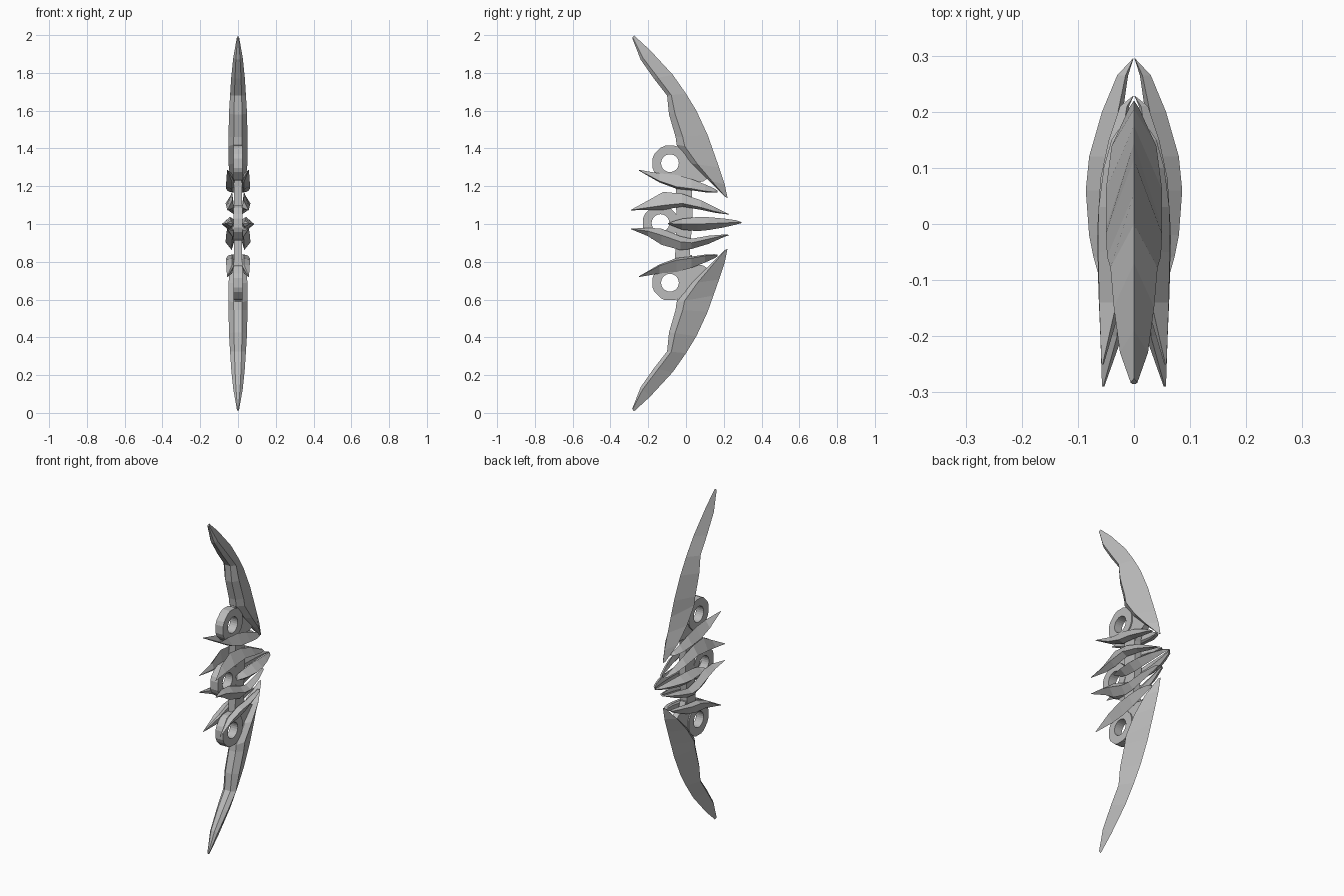
import bpy, bmesh, math

MID = 1.003  # height of the mirror plane between upper and lower halves

grey = bpy.data.materials.new("plain grey")
grey.diffuse_color = (0.5, 0.5, 0.5, 1)


def finish(name, bm):
    bmesh.ops.recalc_face_normals(bm, faces=bm.faces)
    me = bpy.data.meshes.new(name)
    bm.to_mesh(me)
    bm.free()
    me.materials.append(grey)
    ob = bpy.data.objects.new(name, me)
    bpy.context.collection.objects.link(ob)
    return ob


def loft(name, sections):
    """Skin a list of equal-sized closed sections and cap both ends."""
    bm = bmesh.new()
    rows = [[bm.verts.new(p) for p in s] for s in sections]
    n = len(rows[0])
    for a, b in zip(rows, rows[1:]):
        for i in range(n):
            j = (i + 1) % n
            bm.faces.new((a[i], a[j], b[j], b[i]))
    bm.faces.new(rows[0])
    bm.faces.new(rows[-1][::-1])
    return finish(name, bm)


def flip(z, lower):
    return 2 * MID - z if lower else z


# Bow limbs: sharp outer ridge, wide shoulder, narrower flat inner side
# inner y, inner z, outer y, outer z, half width
LIMB = [
    (-0.285, 1.985, -0.275, 1.998, 0.006),
    (-0.24, 1.87, -0.19, 1.92, 0.025),
    (-0.17, 1.77, -0.07, 1.79, 0.036),
    (-0.10, 1.68, 0.00, 1.69, 0.042),
    (-0.09, 1.58, 0.055, 1.60, 0.048),
    (-0.055, 1.46, 0.115, 1.47, 0.05),
    (-0.05, 1.42, 0.145, 1.385, 0.05),
    (0.03, 1.32, 0.175, 1.30, 0.05),
    (0.12, 1.23, 0.205, 1.21, 0.04),
    (0.205, 1.145, 0.22, 1.137, 0.008),
]


def limb(name, lower):
    secs = []
    for iy, iz, oy, oz, w in LIMB:
        iz, oz = flip(iz, lower), flip(oz, lower)
        my, mz = oy + 0.78 * (iy - oy), oz + 0.78 * (iz - oz)
        secs.append([(0, oy, oz), (w, my, mz), (0.45 * w, iy, iz),
                     (-0.45 * w, iy, iz), (-w, my, mz)])
    loft(name, secs)


limb("upper_limb", False)
limb("lower_limb", True)


# Finger rings: octagonal outside, round hole
def ring(name, cy, cz, R=0.1, r=0.047, t=0.025):
    bm = bmesh.new()
    n = 24
    loops = []
    for outer, x in ((1, -t), (1, t), (0, t), (0, -t)):
        row = []
        for k in range(n):
            a = 2 * math.pi * k / n
            rad = r
            if outer:
                b = (a + math.pi / 8) % (math.pi / 4) - math.pi / 8
                rad = R * math.cos(math.pi / 8) / math.cos(b)
            row.append(bm.verts.new((x, cy + rad * math.cos(a), cz + rad * math.sin(a))))
        loops.append(row)
    for m in range(4):
        a, b = loops[m], loops[(m + 1) % 4]
        for i in range(n):
            j = (i + 1) % n
            bm.faces.new((a[i], a[j], b[j], b[i]))
    finish(name, bm)


ring("upper_ring", -0.085, 1.322)
ring("lower_ring", -0.085, 2 * MID - 1.322 + 0.005)
ring("middle_ring", -0.135, 1.005)


# Flat plates: the grip, and the webs joining rings to limbs
def plate(name, outline, t, lower=False):
    loft(name, [[(x, y, flip(z, lower)) for y, z in outline] for x in (-t, t)])


plate("grip", [(-0.06, 0.78), (0.02, 0.78), (0.02, 0.88), (0.035, 1.003),
               (0.03, 1.22), (-0.055, 1.22), (-0.05, 1.003)], 0.022)
WEB = [(-0.06, 1.24), (-0.05, 1.17), (0.03, 1.17), (0.05, 1.22), (0.09, 1.225),
       (0.12, 1.245), (0.05, 1.35), (-0.03, 1.45), (-0.05, 1.41), (0.0, 1.36), (0.0, 1.28)]
plate("upper_web", WEB, 0.018)
plate("lower_web", WEB, 0.018, True)


# Swept fins in left/right pairs meeting at the front
# stations: y, outer x, top z, bottom z; ridge = height fraction of outer edge
def fin_pair(name, stations, ridge):
    for side, tag in ((1, "right"), (-1, "left")):
        secs = []
        for y, x, zt, zb in stations:
            zr = zb + ridge * (zt - zb)
            xm = 0.5 * x
            secs.append([(side * x, y, zr), (side * xm, y, zt),
                         (side * xm * 0.7, y, zr), (side * xm, y, zb)])
        # the rear tip stays out at the side instead of shrinking to the middle
        y, x, zt, zb = stations[0]
        secs[0] = [(side * (x + dx), y, z) for dx, z in
                   ((0.002, (zt + zb) / 2), (0, zt), (-0.002, (zt + zb) / 2), (0, zb))]
        loft(tag + "_" + name, secs)


SMALL = [(-0.25, 0.056, 1.287, 1.283), (-0.14, 0.062, 1.268, 1.22),
         (-0.05, 0.064, 1.26, 1.186), (0.03, 0.063, 1.238, 1.178),
         (0.10, 0.054, 1.21, 1.168), (0.15, 0.04, 1.188, 1.166),
         (0.168, 0.028, 1.176, 1.168)]
fin_pair("upper_small_fin", SMALL, 0.15)
fin_pair("lower_small_fin", [(y, x, flip(b, True), flip(t, True))
                             for y, x, t, b in SMALL], 0.85)

fin_pair("upper_large_fin", [
    (-0.29, 0.055, 1.076, 1.072), (-0.20, 0.06, 1.125, 1.075),
    (-0.12, 0.063, 1.17, 1.075), (-0.02, 0.066, 1.16, 1.092),
    (0.08, 0.06, 1.125, 1.075), (0.15, 0.045, 1.09, 1.06),
    (0.21, 0.025, 1.06, 1.052), (0.228, 0.002, 1.053, 1.05)], 0.25)
fin_pair("lower_large_fin", [
    (-0.29, 0.055, 0.976, 0.972), (-0.20, 0.06, 0.98, 0.935),
    (-0.13, 0.063, 0.975, 0.89), (-0.03, 0.066, 0.935, 0.862),
    (0.03, 0.064, 0.922, 0.868), (0.12, 0.052, 0.938, 0.895),
    (0.21, 0.025, 0.945, 0.935), (0.228, 0.002, 0.942, 0.94)], 0.6)

# Front guard wrapping round the grip
fin_pair("guard", [
    (-0.095, 0.06, 1.005, 1.0), (-0.06, 0.072, 1.017, 0.985),
    (-0.02, 0.08, 1.028, 0.97), (0.06, 0.086, 1.037, 0.962),
    (0.12, 0.08, 1.036, 0.968), (0.20, 0.057, 1.029, 0.982),
    (0.265, 0.03, 1.02, 0.997), (0.295, 0.002, 1.01, 1.005)], 0.5)
